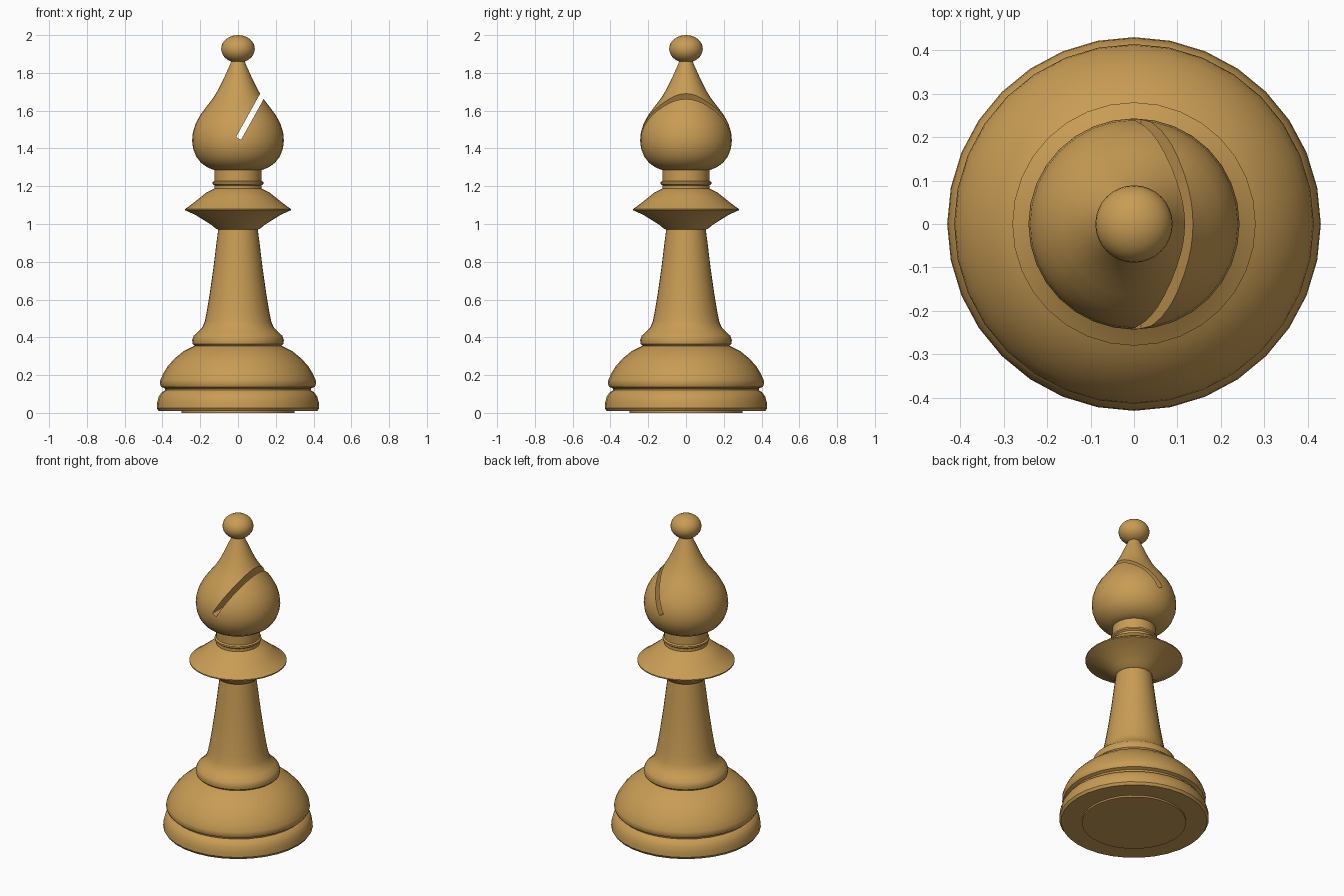
import bpy, bmesh
from math import radians, sin, cos, pi
from mathutils import Vector

SIDES = 32

cube = bpy.data.objects.get("Cube")
if cube:
    bpy.data.objects.remove(cube, do_unlink=True)

wood = bpy.data.materials.new("light_wood")
wood.use_nodes = True
color = (0.58, 0.335, 0.09, 1)
wood.diffuse_color = color
wood.node_tree.nodes["Principled BSDF"].inputs["Base Color"].default_value = color


def smooth(obj, angle=35):
    bpy.ops.object.select_all(action='DESELECT')
    obj.select_set(True)
    bpy.context.view_layer.objects.active = obj
    bpy.ops.object.shade_smooth_by_angle(angle=radians(angle))


def turn(name, profile):
    """Lathe a (radius, height) profile around the z axis."""
    bm = bmesh.new()
    verts = [bm.verts.new((r, 0, z)) for r, z in profile]
    edges = [bm.edges.new(pair) for pair in zip(verts, verts[1:])]
    bmesh.ops.spin(bm, geom=verts + edges, cent=(0, 0, 0), axis=(0, 0, 1),
                   angle=2 * pi, steps=SIDES)
    bmesh.ops.remove_doubles(bm, verts=bm.verts, dist=0.0005)
    bmesh.ops.recalc_face_normals(bm, faces=bm.faces)
    # Open parts: make sure the walls face outward
    side = max(bm.faces, key=lambda f: f.calc_center_median().xy.length)
    if side.normal.xy.dot(side.calc_center_median().xy) < 0:
        bmesh.ops.reverse_faces(bm, faces=bm.faces)
    mesh = bpy.data.meshes.new(name)
    bm.to_mesh(mesh)
    bm.free()
    mesh.materials.append(wood)
    obj = bpy.data.objects.new(name, mesh)
    bpy.context.collection.objects.link(obj)
    return obj


# Foot disc and domed base
foot = turn("foot", [(0, 0), (0.3, 0), (0.3, 0.01), (0.42, 0.01), (0.43, 0.025),
                     (0.428, 0.055), (0.42, 0.085), (0.405, 0.108), (0.385, 0.12)])
base = turn("base_dome", [(0.385, 0.12), (0.388, 0.13), (0.407, 0.138), (0.414, 0.155),
                          (0.411, 0.175), (0.395, 0.21), (0.37, 0.25), (0.335, 0.288),
                          (0.29, 0.325), (0.24, 0.35), (0.23, 0.355)])

# Lower ring flowing into the tapered stem
stem = turn("stem", [(0.23, 0.355), (0.24, 0.365), (0.243, 0.385), (0.235, 0.408),
                     (0.21, 0.43), (0.188, 0.455), (0.176, 0.485), (0.165, 0.54),
                     (0.15, 0.63), (0.13, 0.77), (0.114, 0.9), (0.105, 0.97)])

# Wide sharp-rimmed collar
collar = turn("collar", [(0.105, 0.97), (0.118, 0.976), (0.14, 0.995), (0.18, 1.02),
                         (0.225, 1.048), (0.265, 1.066), (0.28, 1.073), (0.28, 1.08),
                         (0.265, 1.09), (0.235, 1.112), (0.2, 1.14), (0.165, 1.168),
                         (0.125, 1.187)])

# Neck with a thin bead
neck = turn("neck", [(0.125, 1.187), (0.125, 1.205), (0.134, 1.212), (0.134, 1.222),
                     (0.125, 1.228), (0.125, 1.285)])

# Teardrop head
head = turn("head", [(0, 1.285), (0.125, 1.285), (0.16, 1.299), (0.195, 1.323),
                     (0.222, 1.358), (0.238, 1.4), (0.243, 1.44), (0.239, 1.485),
                     (0.225, 1.53), (0.2, 1.577), (0.166, 1.622), (0.133, 1.665),
                     (0.105, 1.71), (0.08, 1.76), (0.06, 1.805), (0.044, 1.84),
                     (0.032, 1.87), (0, 1.87)])

# Slanted slot cut through the head
tilt, length = radians(29), 0.4
start = Vector((0.003, 0, 1.453))
center = start + Vector((sin(tilt), 0, cos(tilt))) * length / 2
bpy.ops.mesh.primitive_cube_add(size=1, location=center, rotation=(0, tilt, 0))
cutter = bpy.context.object
cutter.name = "slot_cutter"
cutter.scale = (0.03, 0.8, length)
cutter.hide_render = True
cutter.data.materials.append(wood)
cut = head.modifiers.new("slot", 'BOOLEAN')
cut.operation = 'DIFFERENCE'
cut.solver = 'EXACT'
cut.object = cutter
bpy.context.view_layer.objects.active = head
bpy.ops.object.modifier_apply(modifier=cut.name)
bpy.data.objects.remove(cutter, do_unlink=True)

# Slightly flattened finial ball
steps = 16
finial = turn("finial", [(0.089 * sin(pi * i / steps), 1.927 - 0.073 * cos(pi * i / steps))
                         for i in range(steps + 1)])

for part in (foot, base, stem, collar, neck, head, finial):
    smooth(part)
